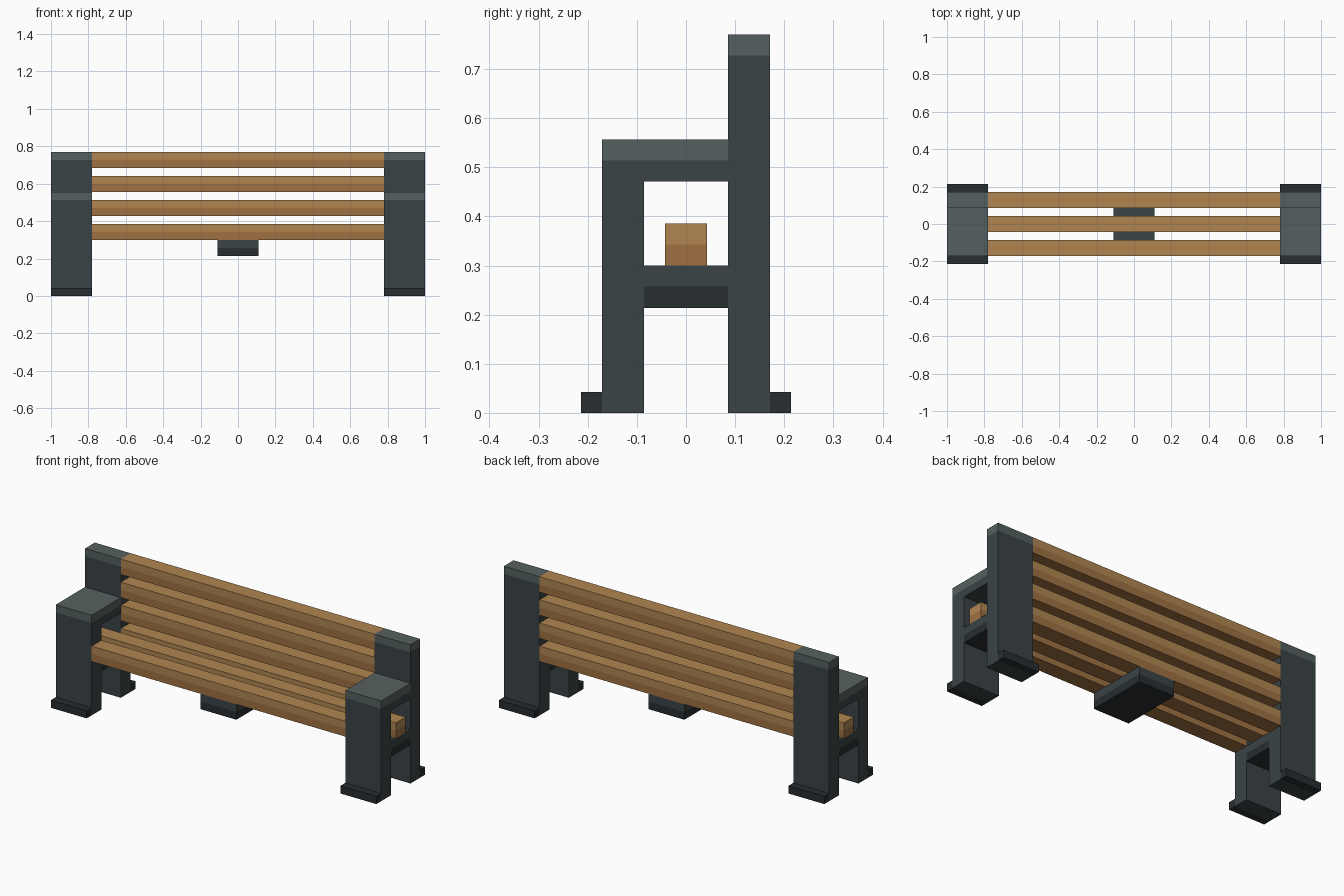
import bpy, bmesh

if "Cube" in bpy.data.objects:
    bpy.data.objects.remove(bpy.data.objects["Cube"])


def material(name, rgb):
    # picked as display colours, stored as linear
    m = bpy.data.materials.new(name)
    m.diffuse_color = [(c / 255) ** 2.2 for c in rgb] + [1]
    m.use_nodes = True
    m.node_tree.nodes["Principled BSDF"].inputs["Base Color"].default_value = m.diffuse_color
    return m


MATS = {
    "g": material("iron", (61, 69, 71)),
    "l": material("iron_light", (86, 96, 96)),
    "d": material("iron_dark", (43, 49, 52)),
    "W": material("wood_light", (175, 132, 82)),
    "w": material("wood_dark", (158, 112, 68)),
}


def banded(name, x0, x1, ys, zs, rows, mirror=False):
    """Extrude a y/z cell pattern from x0 to x1; one letter per cell, bottom row first."""
    keys = sorted(set("".join(rows)) - {"."})
    bm = bmesh.new()

    def cell(i, j):
        inside = 0 <= j < len(rows) and 0 <= i < len(rows[0])
        return rows[j][i] if inside else "."

    for j, row in enumerate(rows):
        for i, key in enumerate(row):
            if key == ".":
                continue
            c = [(ys[i], zs[j]), (ys[i + 1], zs[j]),
                 (ys[i + 1], zs[j + 1]), (ys[i], zs[j + 1])]
            quads = [[(x, y, z) for y, z in c] for x in (x0, x1)]
            # walls only where the neighbouring cell is empty
            for k, (di, dj) in enumerate([(0, -1), (1, 0), (0, 1), (-1, 0)]):
                if cell(i + di, j + dj) == ".":
                    a, b = c[k], c[(k + 1) % 4]
                    quads.append([(x0, *a), (x1, *a), (x1, *b), (x0, *b)])
            for q in quads:
                f = bm.faces.new([bm.verts.new(p) for p in q])
                f.material_index = keys.index(key)
    bmesh.ops.remove_doubles(bm, verts=bm.verts, dist=1e-4)
    bmesh.ops.recalc_face_normals(bm, faces=bm.faces)
    me = bpy.data.meshes.new(name)
    bm.to_mesh(me)
    bm.free()
    for k in keys:
        me.materials.append(MATS[k])
    ob = bpy.data.objects.new(name, me)
    bpy.context.collection.objects.link(ob)
    if mirror:
        ob.modifiers.new("Mirror", "MIRROR")
    return ob


U = 0.0428       # basic unit of the cross-section
INNER = 0.78     # inner face of the end frames


def units(*n):
    return [U * v for v in n]


# End frames: legs, crossbar, armrest and tall back post in one profile
banded("end_frame", INNER, 1, units(-4, -2, 2, 4),
       units(0, 5, 6, 7, 11, 12, 13, 17, 18),
       ["g.g", "gdg", "ggg", "g.g", "ggg", "llg", "..g", "..l"], mirror=True)

# Feet sticking out in front and behind
banded("front_foot", INNER, 1, units(-5, -4), units(0, 1), ["d"], mirror=True)
banded("back_foot", INNER, 1, units(4, 5), units(0, 1), ["d"], mirror=True)

# Seat slats, the middle one running through both frames
banded("front_seat_slat", -INNER, INNER, units(-4, -2), units(7, 8, 9), ["w", "W"])
banded("middle_seat_slat", -1, 1, units(-1, 1), units(7, 8, 9), ["w", "W"])

# Backrest slats
for n in range(4):
    z = 7 + 3 * n
    banded(f"back_slat_{n + 1}", -INNER, INNER, units(2, 4),
           units(z, z + 1, z + 2), ["w", "W"])

# Brace under the seat
banded("centre_brace", -0.11, 0.11, units(-4, 4), units(5, 6, 7), ["d", "g"])
